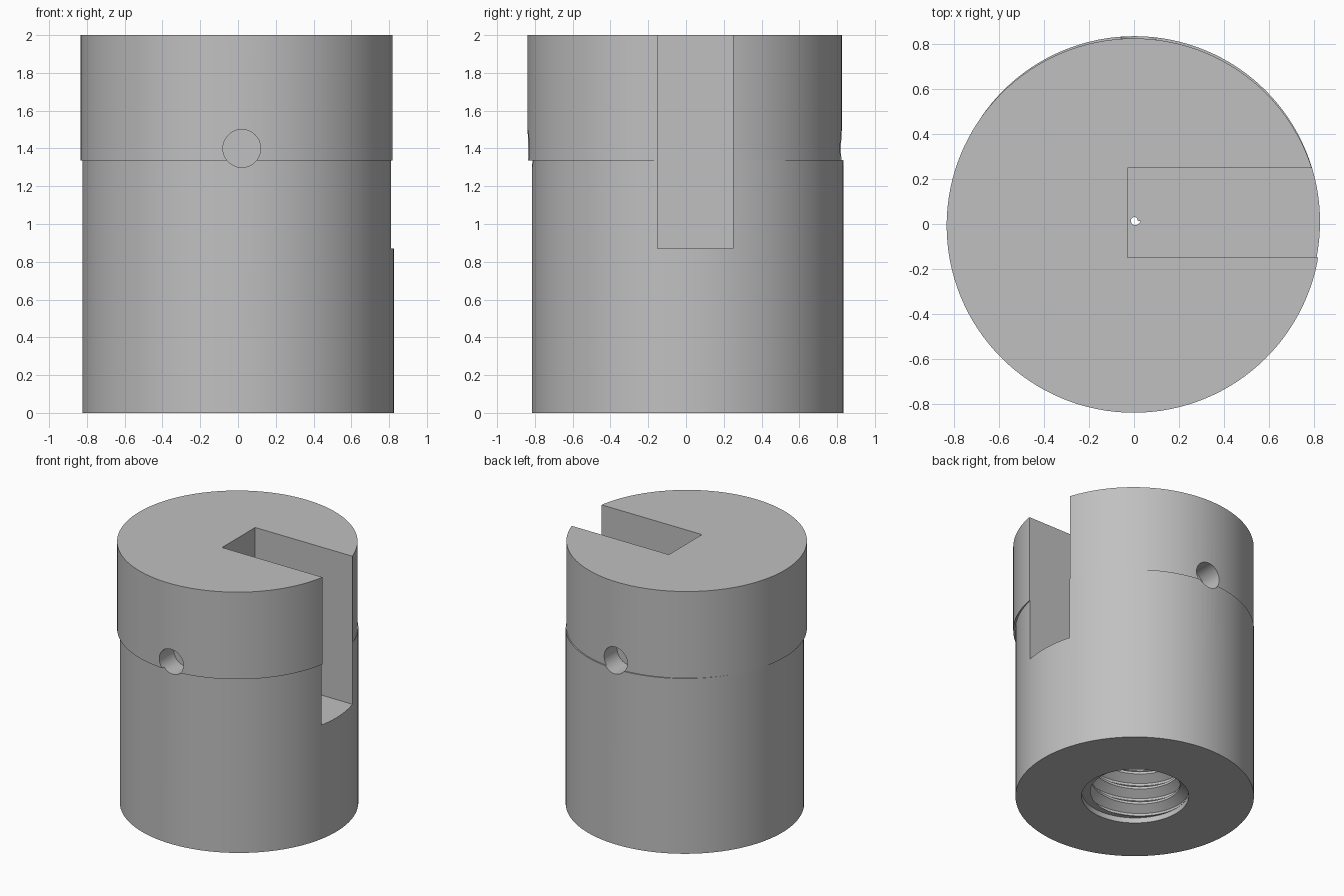
import bpy, bmesh, math
from mathutils import Matrix, Vector

if "Cube" in bpy.data.objects:
    bpy.data.objects.remove(bpy.data.objects["Cube"])

steel = bpy.data.materials.new("satin grey")
steel.use_nodes = True
GREY = (0.53, 0.53, 0.53, 1)
steel.diffuse_color = GREY
steel.node_tree.nodes["Principled BSDF"].inputs["Base Color"].default_value = GREY


def add_object(name, bm):
    bmesh.ops.recalc_face_normals(bm, faces=bm.faces)
    mesh = bpy.data.meshes.new(name)
    bm.to_mesh(mesh)
    bm.free()
    mesh.materials.append(steel)
    ob = bpy.data.objects.new(name, mesh)
    bpy.context.collection.objects.link(ob)
    return ob


def cylinder(name, start, end, radius, sides):
    bm = bmesh.new()
    a, b = Vector(start), Vector(end)
    turn = (b - a).to_track_quat('Z', 'Y').to_matrix().to_4x4()
    bmesh.ops.create_cone(bm, cap_ends=True, segments=sides, radius1=radius, radius2=radius,
                          depth=(b - a).length, matrix=Matrix.Translation((a + b) / 2) @ turn)
    return add_object(name, bm)


def box(name, low, high):
    bm = bmesh.new()
    a, b = Vector(low), Vector(high)
    bmesh.ops.create_cube(bm, size=1, matrix=Matrix.Translation((a + b) / 2)
                          @ Matrix.Diagonal((b - a).to_4d()))
    return add_object(name, bm)


def thread_cutter(name, centre, minor, major, pitch, bottom, turns, tip):
    """Helical bore closed by a drill-point cone at the top."""
    cx, cy = centre
    cols = 64
    profile = [(0.0, minor), (0.15, minor), (0.5, major), (0.65, major)]
    step = len(profile)
    bm = bmesh.new()
    grid = []
    for row in range(step * turns + 1):
        offset, radius = profile[row % step]
        ring = []
        for c in range(cols):
            t = c / cols
            a = t * math.tau
            z = bottom + pitch * (row // step + offset + t)
            ring.append(bm.verts.new((cx + radius * math.cos(a), cy + radius * math.sin(a), z)))
        grid.append(ring)
    for r in range(step * turns):
        for c in range(cols - 1):
            bm.faces.new((grid[r][c], grid[r][c + 1], grid[r + 1][c + 1], grid[r + 1][c]))
        # the last column joins the first one, a full turn higher
        if r + step + 1 < len(grid):
            bm.faces.new((grid[r][-1], grid[r + step][0], grid[r + step + 1][0], grid[r + 1][-1]))
    rim = [e for e in bm.edges if e.is_boundary]
    low_end = bm.verts.new((cx, cy, bottom))
    high_end = bm.verts.new((cx, cy, tip))
    middle = bottom + pitch * turns / 2
    for e in rim:
        v, w = e.verts
        bm.faces.new((v, w, low_end if v.co.z < middle else high_end))
    return add_object(name, bm)


def combine(target, other, operation):
    mod = target.modifiers.new(operation, 'BOOLEAN')
    mod.operation = operation
    mod.solver = 'EXACT'
    mod.object = other
    bpy.context.view_layer.objects.active = target
    bpy.ops.object.modifier_apply(modifier=mod.name)
    bpy.data.objects.remove(other)


# Body and slightly offset collar
body = cylinder("slotted_body", (0.002, 0.01, 0), (0.002, 0.01, 1.338), 0.825, 128)
collar = cylinder("collar", (-0.001, -0.007, 1.335), (-0.001, -0.007, 2), 0.832, 128)
combine(body, collar, 'UNION')

# Side slot, open at the top
combine(body, box("slot", (-0.03, -0.15, 0.87), (1.2, 0.25, 2.2)), 'DIFFERENCE')

# Blind cross holes, front and back
for side in (-1, 1):
    hole = cylinder("cross_hole", (0.02, side * 0.66, 1.4), (0.02, side * 1.1, 1.4), 0.1, 48)
    combine(body, hole, 'DIFFERENCE')

# Threaded bore and its plain mouth
axis = (0.003, 0.016)
bore = thread_cutter("threaded_bore", axis, 0.31, 0.37, 0.12, -0.2, 7, 0.88)
combine(body, bore, 'DIFFERENCE')
mouth = cylinder("bore_mouth", (*axis, -0.2), (*axis, 0.04), 0.371, 64)
combine(body, mouth, 'DIFFERENCE')

bpy.ops.object.select_all(action='DESELECT')
body.select_set(True)
bpy.context.view_layer.objects.active = body
bpy.ops.object.shade_smooth_by_angle(angle=math.radians(30))
